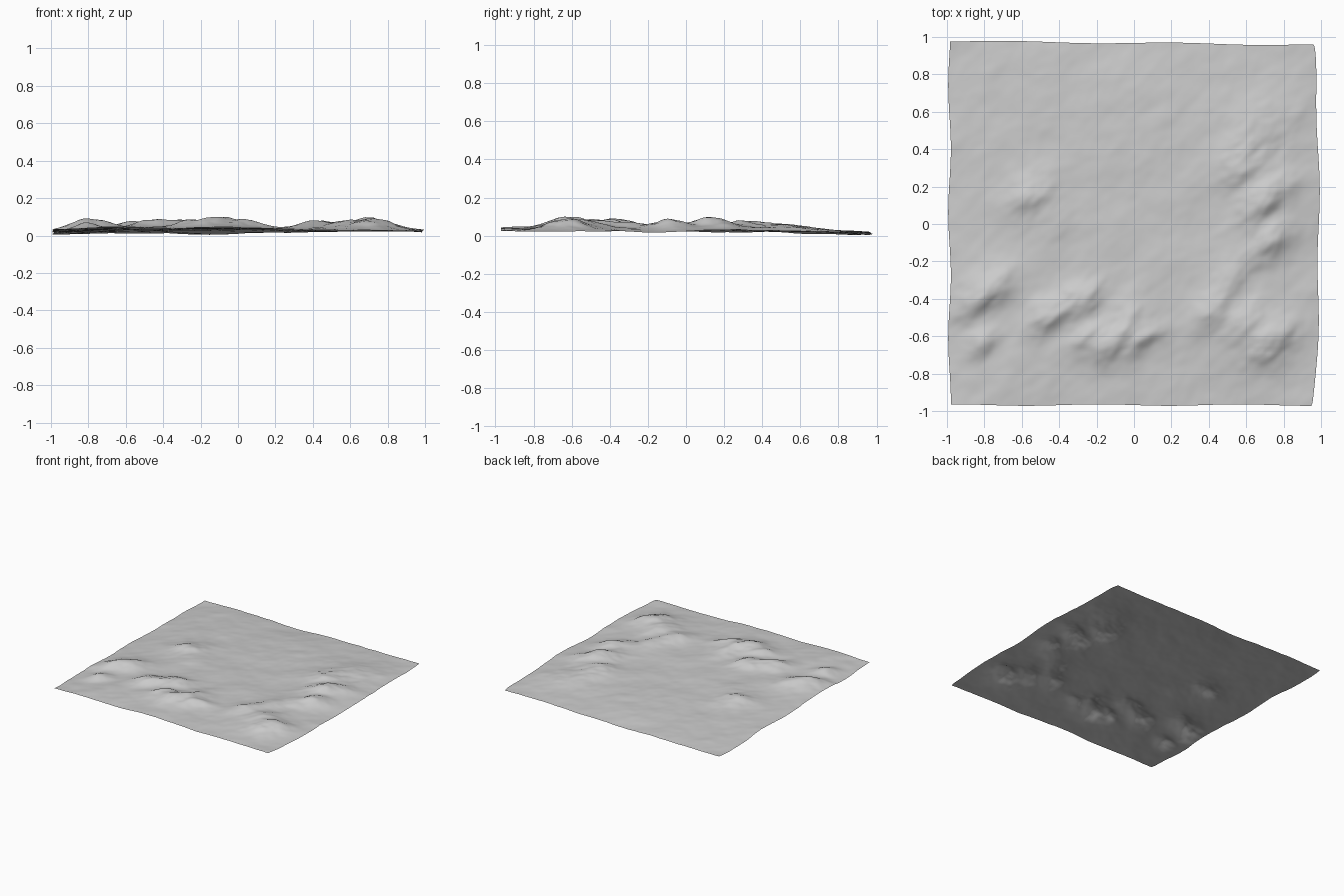
import bpy, bmesh, math
from mathutils import Vector, noise

cube = bpy.data.objects.get("Cube")
if cube:
    bpy.data.objects.remove(cube, do_unlink=True)

# Hills: x, y, radius along the north-east ridge line, radius across it, height
HILLS = [
    (-.82, -.38, .15, .10, .055), (-.82, -.65, .10, .07, .03),
    (-.57, .16, .13, .09, .045), (-.45, .02, .14, .10, .015),
    (-.48, -.51, .14, .07, .035), (-.28, -.42, .14, .08, .050),
    (-.24, -.62, .13, .07, .040), (-.10, -.64, .15, .07, .050),
    (-.03, -.48, .12, .08, .025), (.05, -.64, .13, .05, .035),
    (.42, -.50, .13, .08, .03), (.50, -.32, .15, .08, .03),
    (.60, -.53, .13, .08, .045), (.74, -.66, .17, .10, .05),
    (.72, -.10, .14, .09, .045), (.56, .32, .13, .08, .025),
    (.71, .16, .16, .09, .04), (.68, .48, .25, .18, .03),
    (.62, .05, .20, .14, .012),
]


def fractal(x, y, scale, seed):
    return noise.fractal(Vector((x * scale, y * scale, seed)), 1.0, 2.0, 4)


def blend(a, b, t):
    return a + (b - a) * t


def height(x, y):
    # border heights blended between the corners, with a broad swell inside
    s, t = (x + 1) / 2, (y + 1) / 2
    z = blend(blend(.042, .032, s), blend(.016, .030, s), t)
    z += .018 * (1 - x ** 4) * (1 - y ** 4)
    # back border sags left of centre, front border lifts there
    z -= .010 * y * math.exp(-((x + .2) / .4) ** 2) * y * y
    # hills stretched along the diagonal, with broken outlines
    px = x + .03 * fractal(x, y, 4, 3)
    py = y + .03 * fractal(x, y, 4, 8)
    hill = 0
    for cx, cy, along, across, h in HILLS:
        u = (px - cx + py - cy) * .707
        v = (px - cx - py + cy) * .707
        hill += h * math.exp(-(u / along) ** 2 - (v / across) ** 2)
    crag = fractal((x + y) * .5, x - y, 6, 5)
    z += hill * (1 + .35 * crag)
    return z + .010 * fractal((x + y) * .7, x - y, 2, 1)


# Terrain sheet with gently wavering borders
bm = bmesh.new()
bmesh.ops.create_grid(bm, x_segments=140, y_segments=140, size=1)
for v in bm.verts:
    x, y = v.co.x, v.co.y
    v.co.z = height(x, y)
    right = .952 + .034 * (1 - y * y) ** .5 + .006 * math.sin(8 * y)
    left = .988 + .007 * math.sin(9 * y + 1)
    back = .968 - .010 * x + .004 * math.sin(7 * x)
    front = .968 + .004 * math.sin(8 * x)
    v.co.x = x * (right if x > 0 else left)
    v.co.y = y * (back if y > 0 else front)

# Rest the lowest point on the ground and centre the sheet
low = min(v.co.z for v in bm.verts)
mid_x = (max(v.co.x for v in bm.verts) + min(v.co.x for v in bm.verts)) / 2
for v in bm.verts:
    v.co -= Vector((mid_x, 0, low - .004))

mesh = bpy.data.meshes.new("terrain")
bm.to_mesh(mesh)
bm.free()
terrain = bpy.data.objects.new("terrain", mesh)
bpy.context.collection.objects.link(terrain)
mesh.shade_smooth()

# Plain grey ground
grey = bpy.data.materials.new("pale grey")
color = (.6, .6, .6, 1)
grey.diffuse_color = color
grey.use_nodes = True
grey.node_tree.nodes["Principled BSDF"].inputs["Base Color"].default_value = color
mesh.materials.append(grey)
